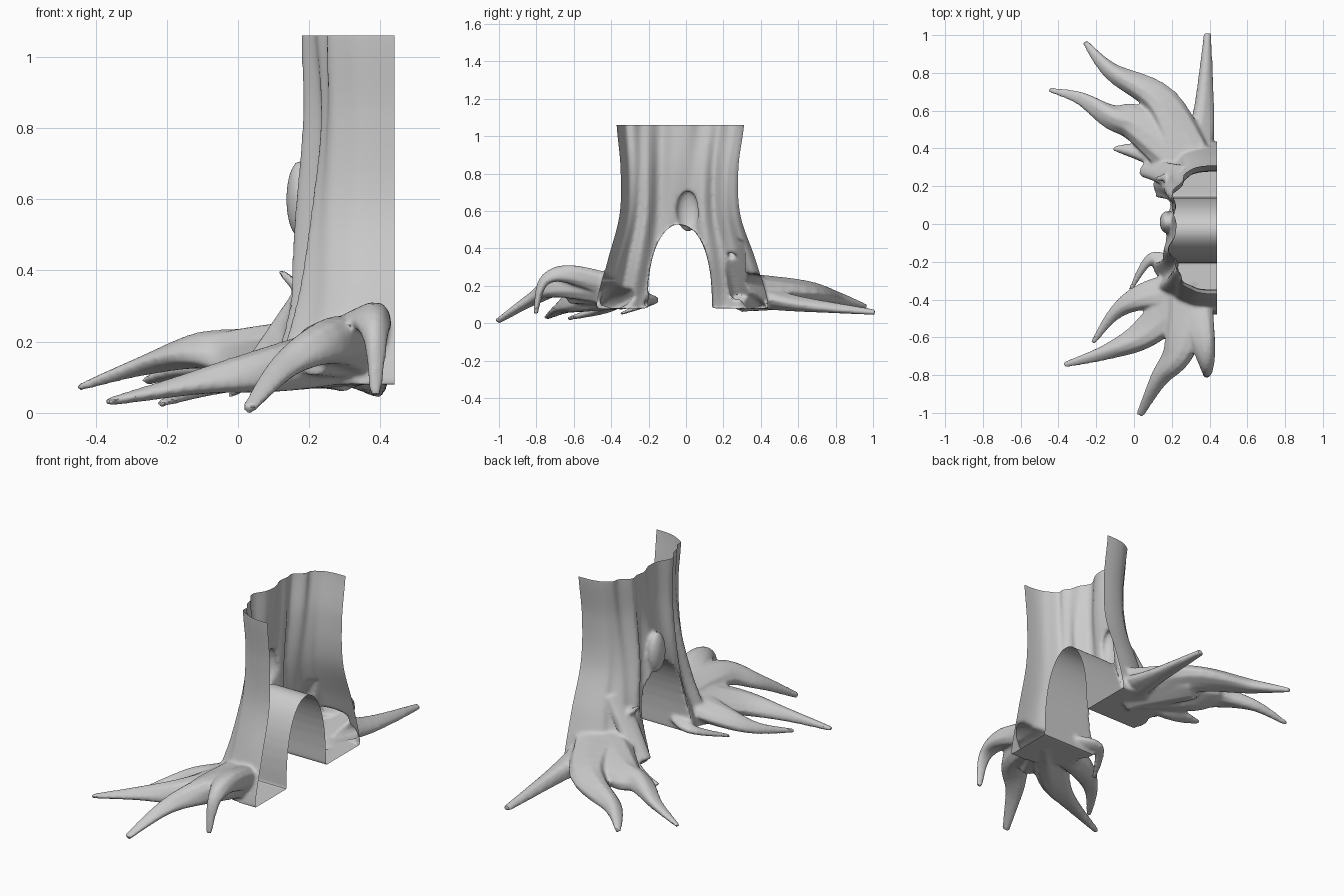
import bpy, bmesh, math
from mathutils import Vector

if "Cube" in bpy.data.objects:
    bpy.data.objects.remove(bpy.data.objects["Cube"])


def add_mesh(name, rings):
    """Closed loft through equal-length rings."""
    bm = bmesh.new()
    loops = [[bm.verts.new(p) for p in r] for r in rings]
    n = len(loops[0])
    for a, b in zip(loops, loops[1:]):
        for i in range(n):
            j = (i + 1) % n
            bm.faces.new((a[i], a[j], b[j], b[i]))
    bm.faces.new(loops[0])
    bm.faces.new(loops[-1])
    bmesh.ops.recalc_face_normals(bm, faces=bm.faces)
    me = bpy.data.meshes.new(name)
    bm.to_mesh(me)
    bm.free()
    ob = bpy.data.objects.new(name, me)
    bpy.context.collection.objects.link(ob)
    return ob


def spline(pts, steps=6):
    """Catmull-Rom curve through the points."""
    pts = [Vector(p) for p in pts]
    pad = [pts[0]] + pts + [pts[-1]]
    out = []
    for a, b, c, d in zip(pad, pad[1:], pad[2:], pad[3:]):
        for s in range(steps):
            t = s / steps
            out.append(b + 0.5 * t * (c - a + t * (2 * a - 5 * b + 4 * c - d + t * (3 * (b - c) + d - a))))
    return out + [pts[-1]]


def root(name, thick, thin, *pts):
    """Gnarled tube, slightly flattened, tapering from thick to thin."""
    path = spline(pts)
    last = len(path) - 1
    rings = []
    for i, c in enumerate(path):
        t = (path[min(i + 1, last)] - path[max(i - 1, 0)]).normalized()
        side = t.cross(Vector((0, 0, 1))).normalized()
        up = side.cross(t)
        f = i / last
        w = thin + (thick - thin) * (1 - f) ** 1.25
        h = w * 0.75
        angles = [math.tau * k / 12 for k in range(12)]
        bumps = [1 + 0.12 * math.sin(3 * a + i * 0.3) for a in angles]
        rings.append([c + side * (w * b * math.cos(a)) + up * (h * b * math.sin(a))
                      for a, b in zip(angles, bumps)])
    return add_mesh(name, rings)


# half trunk: folded bark over a flared profile (front y, back y, outermost x)
levels = [(-.48, .44, .08), (-.42, .375, .145), (-.355, .29, .18), (-.35, .28, .205), (-.372, .312, .2)]
rings = []
profile = spline(levels, 8)
for i, (yf, yb, xo) in enumerate(profile):
    z = 0.08 + 1.0 * i / (len(profile) - 1)
    mid, half, depth = (yf + yb) / 2, (yb - yf) / 2, 0.44 - xo
    ring = [(0.52, yf, z)]
    for k in range(65):
        a = math.pi * k / 64
        s, c = max(math.sin(a), 0), math.cos(a)
        fold = 1 + s * (0.07 * math.sin(9 * a + 2.2 * z) + 0.05 * math.sin(17 * a - 3 * z))
        ring.append((0.44 - depth * s ** 0.62 * fold,
                     mid - half * math.copysign(abs(c) ** 0.72, c), z))
    rings.append(ring + [(0.52, yb, z)])
trunk = add_mesh("trunk", rings)

# arched passage through the trunk
arch = [(-0.033 + 0.172 * math.cos(a), 0.08 + 0.45 * math.sin(a) ** 0.8)
        for a in (math.pi * k / 24 for k in range(1, 24))]
arch = [(0.139, -0.1)] + [(0.139, 0.1)] + arch + [(-0.205, 0.1), (-0.205, -0.1)]
cutter = add_mesh("arch_cutter", [[(x, y, z) for y, z in arch] for x in (-0.6, 0.8)])
cutter.hide_render = True
mod = trunk.modifiers.new("arch", "BOOLEAN")
mod.operation = "DIFFERENCE"
mod.solver = "EXACT"
mod.object = cutter

# roots fan out from one anchor in each leg
front, back = (.32, -.34, .18), (.29, .31, .18)
parts = []
parts.append(root("front_root_long", .13, .015, front, (.08, -.57, .12), (-.13, -.67, .08), (-.37, -.745, .03)))
parts.append(root("front_root_side", .11, .013, front, (.05, -.39, .12), (-.1, -.47, .07), (-.22, -.63, .025)))
parts.append(root("front_root_arched", .13, .02, front, (.25, -.66, .2), (.13, -.82, .13), (.03, -1.01, .01)))
parts.append(root("front_root_hook", .1, .016, front, (.37, -.62, .26), (.385, -.76, .22), (.385, -.805, .05)))
parts.append(root("front_web", .13, .06, front, (.2, -.62, .15)))
parts.append(root("front_toe", .06, .012, (.25, -.28, .13), (.1, -.18, .12), (-.02, -.35, .05)))
parts.append(root("back_root_straight", .12, .02, back, (.36, .55, .11), (.39, 1.01, .058)))
parts.append(root("back_root_upper", .14, .015, back, (.14, .64, .16), (-.12, .81, .13), (-.26, .965, .09)))
parts.append(root("back_root_long", .14, .013, back, (.02, .52, .16), (-.12, .57, .17), (-.28, .665, .13), (-.45, .71, .07)))
parts.append(root("back_web", .15, .07, back, (.11, .62, .12)))
parts.append(root("back_spur", .1, .012, back, (.03, .38, .1), (-.11, .4, .09)))
parts.append(root("back_leg_flare", .07, .05, (.27, .24, .42), (.06, .29, .13)))
parts.append(root("leg_thorn", .05, .01, (.24, .25, .29), (.115, .24, .4)))

# burl above the arch
burl = [[(.175 + .04 * math.sin(f) * math.cos(a), .01 + .06 * math.sin(f) * math.sin(a), .6 - .11 * math.cos(f))
         for a in (math.tau * k / 16 for k in range(16))] for f in (.15 + .284 * j for j in range(11))]
parts.append(add_mesh("burl", burl))

# merge everything into one organic skin
dg = bpy.context.evaluated_depsgraph_get()
bm = bmesh.new()
for ob in [trunk] + parts:
    bm.from_mesh(ob.evaluated_get(dg).to_mesh())
me = bpy.data.meshes.new("hollow_stump")
bm.to_mesh(me)
bm.free()
stump = bpy.data.objects.new("hollow_stump", me)
bpy.context.collection.objects.link(stump)
for ob in [trunk, cutter] + parts:
    bpy.data.objects.remove(ob)
rm = stump.modifiers.new("skin", "REMESH")
rm.mode = "VOXEL"
rm.voxel_size = 0.009
sm = stump.modifiers.new("soften", "SMOOTH")
sm.factor = 0.5
sm.iterations = 5

# slice open the side and the top, leaving a hollow shell
dg = bpy.context.evaluated_depsgraph_get()
bm = bmesh.new()
bm.from_mesh(stump.evaluated_get(dg).to_mesh())
for co, no in (((.44, 0, 0), (1, 0, 0)), ((0, 0, 1.06), (0, 0, 1))):
    bmesh.ops.bisect_plane(bm, geom=bm.verts[:] + bm.edges[:] + bm.faces[:], plane_co=co,
                           plane_no=no, clear_outer=True)
stump.modifiers.clear()
bm.to_mesh(me)
bm.free()
bpy.context.view_layer.objects.active = stump
stump.select_set(True)
bpy.ops.object.shade_smooth_by_angle(angle=math.radians(40))
